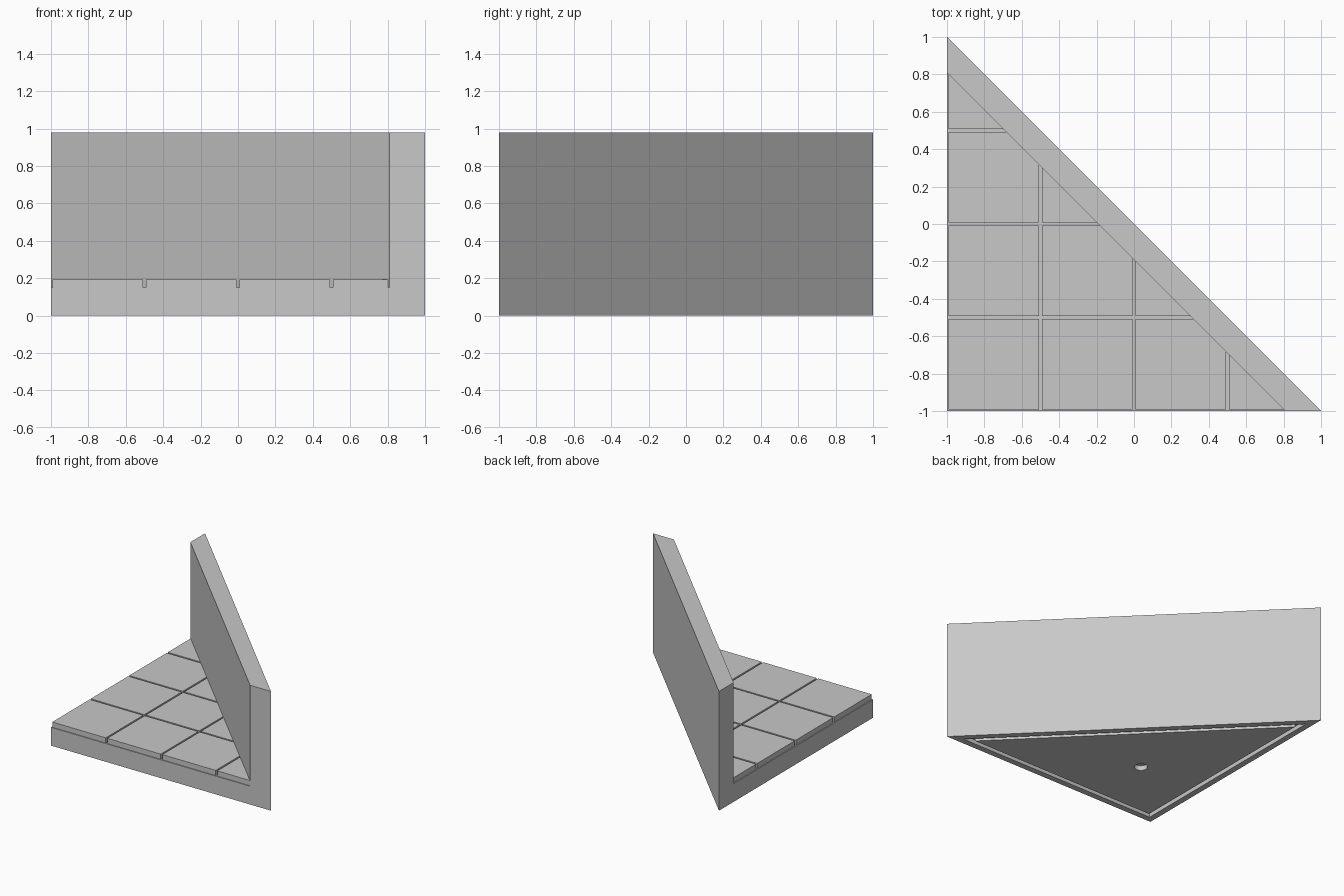
import bpy, bmesh, math
from mathutils import Vector

default = bpy.data.objects.get("Cube")
if default:
    bpy.data.objects.remove(default, do_unlink=True)

HEIGHT, FLOOR, TILE_TOP = 0.98, 0.15, 0.193   # key levels
WALL_LINE = -0.19                             # inner wall face: x + y
GAP = 0.007                                   # half a tile joint
CELL = 0.5

stone = bpy.data.materials.new("stone grey")
stone.use_nodes = True
colour = (0.58, 0.58, 0.58, 1)
stone.diffuse_color = colour
stone.node_tree.nodes["Principled BSDF"].inputs["Base Color"].default_value = colour


def make_object(name, bm):
    bmesh.ops.recalc_face_normals(bm, faces=bm.faces)
    mesh = bpy.data.meshes.new(name)
    bm.to_mesh(mesh)
    bm.free()
    mesh.materials.append(stone)
    obj = bpy.data.objects.new(name, mesh)
    bpy.context.collection.objects.link(obj)
    return obj


def triangle(corner, line):
    """Right triangle with its square corner at (corner, corner), long side x + y = line."""
    return [(corner, corner), (line - corner, corner), (corner, line - corner)]


def inset_triangle(a):
    return triangle(a - 1, -a * math.sqrt(2))


def prism(name, points, low, high, hole=None):
    """Extruded outline, optionally a ring around an inner outline."""
    bm = bmesh.new()
    n = len(points)
    loops = []
    for outline in [points] + ([hole] if hole else []):
        rings = [[bm.verts.new((x, y, z)) for x, y in outline] for z in (low, high)]
        loops.append(rings)
        for i in range(n):
            j = (i + 1) % n
            bm.faces.new((rings[0][i], rings[0][j], rings[1][j], rings[1][i]))
    for level in (0, 1):
        if hole:
            a, b = loops[0][level], loops[1][level]
            for i in range(n):
                j = (i + 1) % n
                bm.faces.new((a[i], a[j], b[j], b[i]))
        else:
            bm.faces.new(loops[0][level])
    return make_object(name, bm)


def cut(target, cutter):
    mod = target.modifiers.new("cut", 'BOOLEAN')
    mod.operation, mod.solver, mod.object = 'DIFFERENCE', 'EXACT', cutter
    bpy.context.view_layer.objects.active = target
    bpy.ops.object.modifier_apply(modifier=mod.name)
    bpy.data.objects.remove(cutter, do_unlink=True)


# Base and diagonal wall in one piece
body = prism("base_and_wall", inset_triangle(0), 0, HEIGHT)
cut(body, prism("floor_space", triangle(-1.5, WALL_LINE), FLOOR, 2))

# Channel and round socket in the underside
cut(body, prism("channel_cutter", inset_triangle(0.05), -0.1, 0.035, inset_triangle(0.085)))
centre = math.sqrt(2) / 2 * -2 + 1
circle = [(centre + 0.05 * math.cos(math.tau * i / 32),
           centre + 0.05 * math.sin(math.tau * i / 32)) for i in range(32)]
cut(body, prism("socket_cutter", circle, -0.1, 0.04))

# Floor tiles, trimmed where they meet the wall
tiles = bmesh.new()
for i in range(4):
    for j in range(4 - i):
        x, y = i * CELL - 1 + GAP, j * CELL - 1 + GAP
        if x + y >= WALL_LINE:
            continue
        size = CELL - 2 * GAP
        verts = bmesh.ops.create_cube(tiles, size=1)["verts"]
        for v in verts:
            v.co = Vector((x + (v.co.x + 0.5) * size, y + (v.co.y + 0.5) * size,
                           FLOOR + (v.co.z + 0.5) * (TILE_TOP - FLOOR)))
bmesh.ops.bisect_plane(tiles, geom=tiles.verts[:] + tiles.edges[:] + tiles.faces[:],
                       plane_co=(WALL_LINE, 0, 0), plane_no=(1, 1, 0), clear_outer=True)
bmesh.ops.holes_fill(tiles, edges=[e for e in tiles.edges if e.is_boundary], sides=0)
make_object("floor_tiles", tiles)
